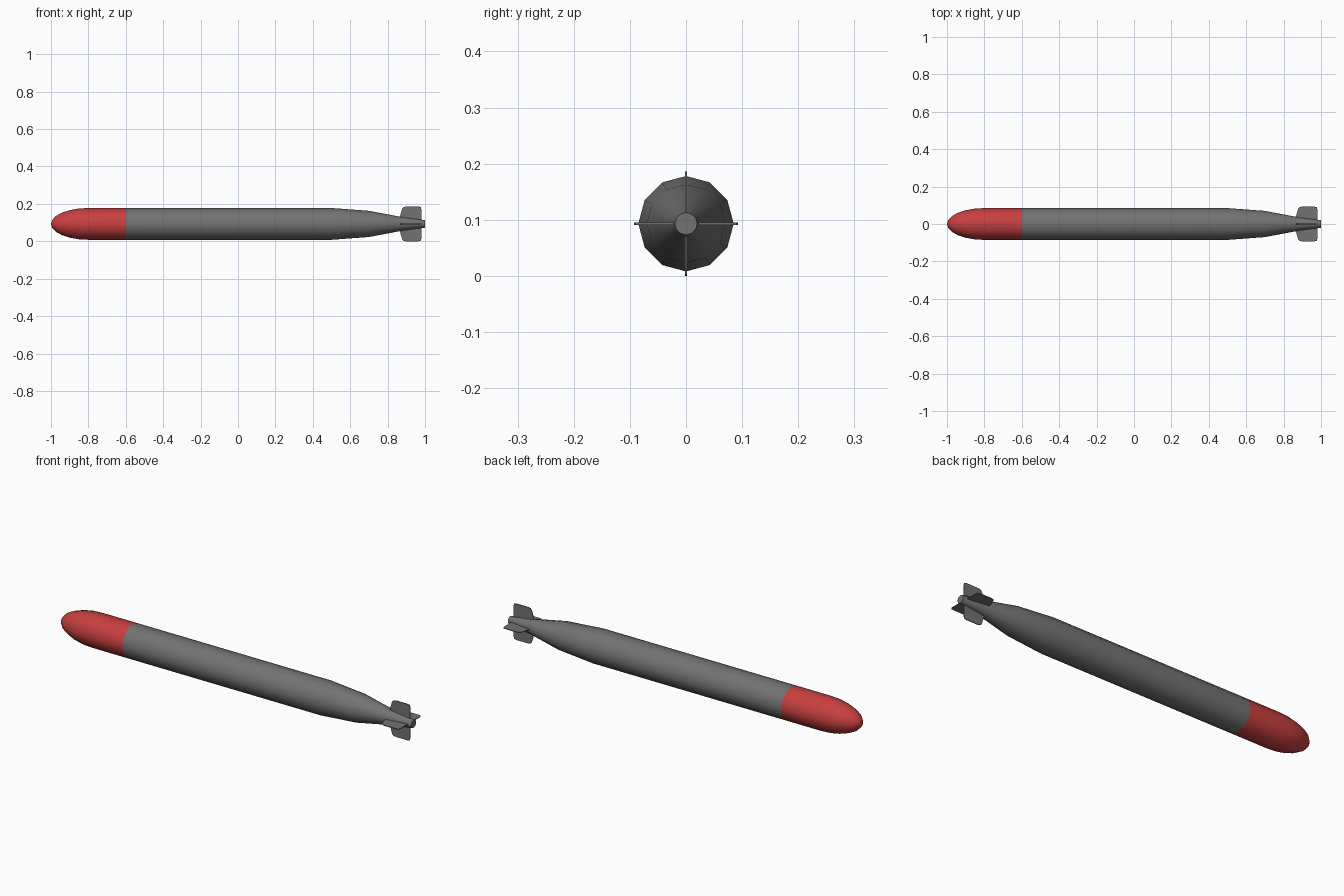
import bpy, bmesh, math
from mathutils import Matrix, Vector

if "Cube" in bpy.data.objects:
    bpy.data.objects.remove(bpy.data.objects["Cube"])

SIDES, AXIS_Z, R = 12, 0.093, 0.085


def material(name, rgb):
    m = bpy.data.materials.new(name)
    m.diffuse_color = (*rgb, 1)
    m.use_nodes = True
    m.node_tree.nodes["Principled BSDF"].inputs["Base Color"].default_value = m.diffuse_color
    return m


GREY = material("dark grey", (0.17, 0.17, 0.17))
RED = material("warhead red", (0.58, 0.05, 0.05))


def finish(bm, name, mats, smooth):
    bmesh.ops.recalc_face_normals(bm, faces=bm.faces)
    mesh = bpy.data.meshes.new(name)
    bm.to_mesh(mesh)
    bm.free()
    for m in mats:
        mesh.materials.append(m)
    ob = bpy.data.objects.new(name, mesh)
    bpy.context.collection.objects.link(ob)
    ob.location.z = AXIS_Z
    if smooth:
        bpy.ops.object.select_all(action='DESELECT')
        ob.select_set(True)
        bpy.context.view_layer.objects.active = ob
        bpy.ops.object.shade_smooth_by_angle(angle=math.radians(40))
    return ob


# hull: elliptical nose, straight body, tapered tail, turned about x
nose = [(-0.8 - 0.2 * math.cos(t), R * math.sin(t))
        for t in (math.radians(90 * i / 6) for i in range(1, 7))]
profile = nose + [(-0.6, R), (0.5, R), (0.7, 0.07), (0.88, 0.036), (1.0, 0.02)]
bm = bmesh.new()
tip = bm.verts.new((-1, 0, 0))
rings = []
for x, r in profile:
    rings.append([bm.verts.new((x, r * math.cos(a), r * math.sin(a)))
                  for a in (math.tau * i / SIDES for i in range(SIDES))])
for i in range(SIDES):
    j = (i + 1) % SIDES
    bm.faces.new((tip, rings[0][j], rings[0][i]))
    for a, b in zip(rings, rings[1:]):
        bm.faces.new((a[i], a[j], b[j], b[i]))
bm.faces.new(rings[-1])
# red warhead ahead of x = -0.6
for f in bm.faces:
    f.material_index = 1 if f.calc_center_median().x < -0.6 else 0
finish(bm, "hull", [GREY, RED], True)

# four tail fins in a cross
outline = [(0.86, 0.015), (0.87, 0.055), (0.878, 0.082), (0.885, 0.09), (0.898, 0.093),
           (0.965, 0.093), (0.977, 0.09), (0.98, 0.08), (0.98, 0.015)]
T = 0.004
for k, name in enumerate(("top_fin", "side_fin_front", "bottom_fin", "side_fin_back")):
    bm = bmesh.new()
    face = bm.faces.new([bm.verts.new((x, -T / 2, r)) for x, r in outline])
    new = bmesh.ops.extrude_face_region(bm, geom=[face])["geom"]
    bmesh.ops.translate(bm, vec=Vector((0, T, 0)),
                        verts=[v for v in new if isinstance(v, bmesh.types.BMVert)])
    bmesh.ops.transform(bm, matrix=Matrix.Rotation(k * math.pi / 2, 4, 'X'), verts=bm.verts)
    finish(bm, name, [GREY], False)
